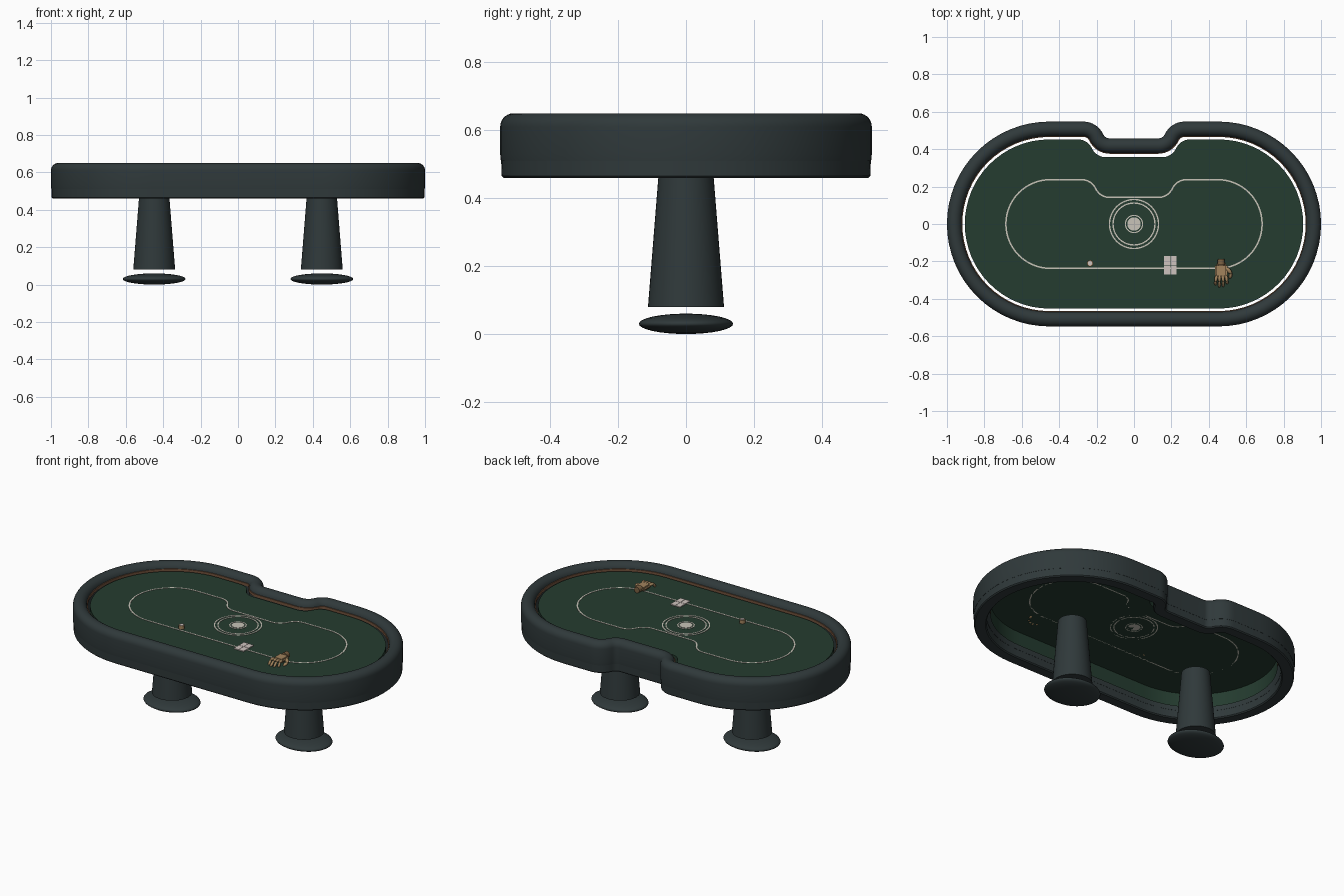
import bpy, bmesh, math
from mathutils import Vector, Matrix

cube = bpy.data.objects.get("Cube")
if cube:
    bpy.data.objects.remove(cube, do_unlink=True)


def material(name, r, g, b):
    m = bpy.data.materials.new(name)
    m.use_nodes = True
    m.diffuse_color = (r, g, b, 1)
    m.node_tree.nodes["Principled BSDF"].inputs["Base Color"].default_value = (r, g, b, 1)
    return m


LEATHER = material("dark leather", 0.029, 0.041, 0.043)
FELT = material("green felt", 0.018, 0.045, 0.029)
WOOD = material("wood trim", 0.17, 0.085, 0.045)
LINE = material("pale line", 0.58, 0.55, 0.48)
CARD = material("card white", 0.62, 0.55, 0.52)
SKIN = material("tan skin", 0.36, 0.23, 0.11)
CUFF = material("brown cuff", 0.2, 0.12, 0.055)

TOP = 0.61      # playing surface height


def finish(name, bm, mat, angle=35):
    mesh = bpy.data.meshes.new(name)
    bm.to_mesh(mesh)
    bm.free()
    mesh.materials.append(mat)
    ob = bpy.data.objects.new(name, mesh)
    bpy.context.collection.objects.link(ob)
    bpy.ops.object.select_all(action='DESELECT')
    ob.select_set(True)
    bpy.context.view_layer.objects.active = ob
    bpy.ops.object.shade_smooth_by_angle(angle=math.radians(angle))
    return ob


def arc(cx, cy, r, a0, a1, n):
    return [Vector((cx + r * math.cos(a), cy + r * math.sin(a)))
            for a in (math.radians(a0 + (a1 - a0) * i / n) for i in range(n + 1))]


def outline(half, cx=0.4525, notch_x=0.2, drop=0.09, turn=65):
    """Round-ended oval with a dealer notch in the back edge."""
    r = drop / (2 * (1 - math.cos(math.radians(turn))))
    w = r * math.sin(math.radians(turn))
    right = arc(cx, 0, half, -90, 90, 32)
    right += arc(notch_x + w, half - r, r, 90, 90 + turn, 8)
    right += arc(notch_x - w, half - drop + r, r, turn - 90, -90, 8)[1:]
    return right + [Vector((-p.x, p.y)) for p in reversed(right)]


def sweep(name, path, profile, mat, closed=True):
    """Carry a profile of (outward offset, height) around a closed path."""
    bm = bmesh.new()
    n, rings = len(path), []
    for i, p in enumerate(path):
        t = (p - path[i - 1]).normalized() + (path[(i + 1) % n] - p).normalized()
        t.normalize()
        out = Vector((t.y, -t.x))
        rings.append([bm.verts.new((*(p + out * d), z)) for d, z in profile])
    m = len(profile)
    for i in range(n):
        a, b = rings[i], rings[(i + 1) % n]
        for j in range(m if closed else m - 1):
            k = (j + 1) % m
            bm.faces.new((a[j], b[j], b[k], a[k]))
    bmesh.ops.recalc_face_normals(bm, faces=bm.faces)
    return finish(name, bm, mat)


def band(width, z0, z1, shift=0.0):
    w = width / 2
    return [(shift + w, z0), (shift + w, z1), (shift - w, z1), (shift - w, z0)]


# Padded rail with a rounded top, a lower apron and a wood trim strip inside
rail_path = outline(0.5085)
dome = [(p.x, p.y) for p in arc(0, 0, 1, 0, 180, 14)]
rail_profile = [(0.037, 0.51), (0.039, 0.53)]
rail_profile += [(0.039 * c, 0.61 + 0.04 * s) for c, s in dome]
rail_profile += [(-0.039, 0.53), (-0.037, 0.51)]
sweep("padded_rail", rail_path, rail_profile, LEATHER)
apron = [(0.029, 0.46), (0.035, 0.466), (0.036, 0.511),
         (-0.036, 0.511), (-0.035, 0.466), (-0.029, 0.46)]
sweep("rail_apron", rail_path, apron, LEATHER)
sweep("wood_trim", rail_path, band(0.006, TOP - 0.008, TOP + 0.008, -0.04), WOOD)

# Playing surface: a felt top with a skirt, open underneath
felt_path = outline(0.452, notch_x=0.225, drop=0.095)
bm = bmesh.new()
upper = [bm.verts.new((p.x, p.y, TOP)) for p in felt_path]
lower = [bm.verts.new((p.x, p.y, TOP - 0.085)) for p in felt_path]
bm.faces.new(upper)
for i in range(len(upper)):
    bm.faces.new((upper[i - 1], lower[i - 1], lower[i], upper[i]))
finish("felt_surface", bm, FELT)

# Printed betting line and centre rings
sweep("betting_line", outline(0.237, cx=0.448, notch_x=0.205, drop=0.095),
      band(0.008, TOP, TOP + 0.002), LINE)
for name, radius, width in (("outer_ring", 0.131, 0.007), ("inner_ring", 0.112, 0.007),
                            ("hub_ring", 0.046, 0.006)):
    sweep(name, arc(0, 0, radius, 0, 360, 64)[:-1], band(width, TOP, TOP + 0.002), LINE)


def cylinder(bm, r1, r2, x, y, z0, z1, sides):
    bmesh.ops.create_cone(bm, cap_ends=True, segments=sides, radius1=r1, radius2=r2,
                          depth=z1 - z0, matrix=Matrix.Translation((x, y, (z0 + z1) / 2)))


bm = bmesh.new()
cylinder(bm, 0.036, 0.036, 0, 0, TOP, TOP + 0.002, 32)
finish("centre_spot", bm, LINE)

# Tapered pedestals on flattened feet
for side, x in (("left", 0.448), ("right", -0.448)):
    bm = bmesh.new()
    cylinder(bm, 0.112, 0.08, x, 0, 0.08, 0.48, 40)
    finish(side + "_pedestal", bm, LEATHER)
    bm = bmesh.new()
    bmesh.ops.create_uvsphere(bm, u_segments=40, v_segments=16, radius=1,
                              matrix=Matrix.Translation((x, 0, 0.03))
                              @ Matrix.Diagonal((0.168, 0.139, 0.03, 1)))
    finish(side + "_foot", bm, LEATHER, 60)

# Four cards laid side by side
for i in range(4):
    x = 0.193 + (0.017 if i % 2 else -0.017)
    y = -0.22 + (0.025 if i // 2 else -0.025)
    bm = bmesh.new()
    bmesh.ops.create_cube(bm, size=1, matrix=Matrix.Translation((x, y, TOP + 0.003))
                          @ Matrix.Diagonal((0.032, 0.048, 0.005, 1)))
    finish("card_%d" % (i + 1), bm, CARD)

# Small chip stack
bm = bmesh.new()
cylinder(bm, 0.017, 0.017, -0.235, -0.21, TOP, TOP + 0.02, 16)
finish("chip_stack", bm, SKIN)
bm = bmesh.new()
cylinder(bm, 0.012, 0.012, -0.235, -0.21, TOP + 0.02, TOP + 0.023, 16)
finish("chip_face", bm, CARD)


def limb(bm, a, b, radius, flat=1.0):
    """Stretched ball from a to b."""
    a, b = Vector(a), Vector(b)
    d = b - a
    turn = d.to_track_quat('Z', 'Y').to_matrix().to_4x4()
    bmesh.ops.create_uvsphere(bm, u_segments=12, v_segments=8, radius=1,
                              matrix=Matrix.Translation((a + b) / 2) @ turn
                              @ Matrix.Diagonal((radius, radius * flat, d.length / 2 + radius * 0.3, 1)))


# Resting hand: palm, curled fingers, thumb and cuff
bm = bmesh.new()
palm = bmesh.ops.create_cube(bm, size=1, matrix=Matrix.Translation((0.467, -0.25, TOP + 0.018))
                             @ Matrix.Diagonal((0.068, 0.075, 0.024, 1)))
bmesh.ops.bevel(bm, geom=bm.edges[:], offset=0.009, segments=2, affect='EDGES')
for i in range(4):
    x = 0.442 + 0.0165 * i
    reach = (0.325, 0.338, 0.335, 0.318)[i]
    fan = (i - 1.5) * 0.004
    limb(bm, (x, -0.275, TOP + 0.022), (x + fan, -0.308, TOP + 0.024), 0.009)
    limb(bm, (x + fan, -0.305, TOP + 0.023), (x + fan, -reach, TOP - 0.002), 0.008)
limb(bm, (0.495, -0.235, TOP + 0.016), (0.52, -0.265, TOP + 0.012), 0.011)
limb(bm, (0.52, -0.262, TOP + 0.012), (0.512, -0.29, TOP), 0.009)
finish("hand", bm, SKIN, 50)
bm = bmesh.new()
bmesh.ops.create_cone(bm, cap_ends=True, segments=16, radius1=0.02, radius2=0.018, depth=0.03,
                      matrix=Matrix.Translation((0.466, -0.203, TOP + 0.02))
                      @ Matrix.Rotation(-math.pi / 2, 4, 'X'))
finish("hand_cuff", bm, CUFF)
